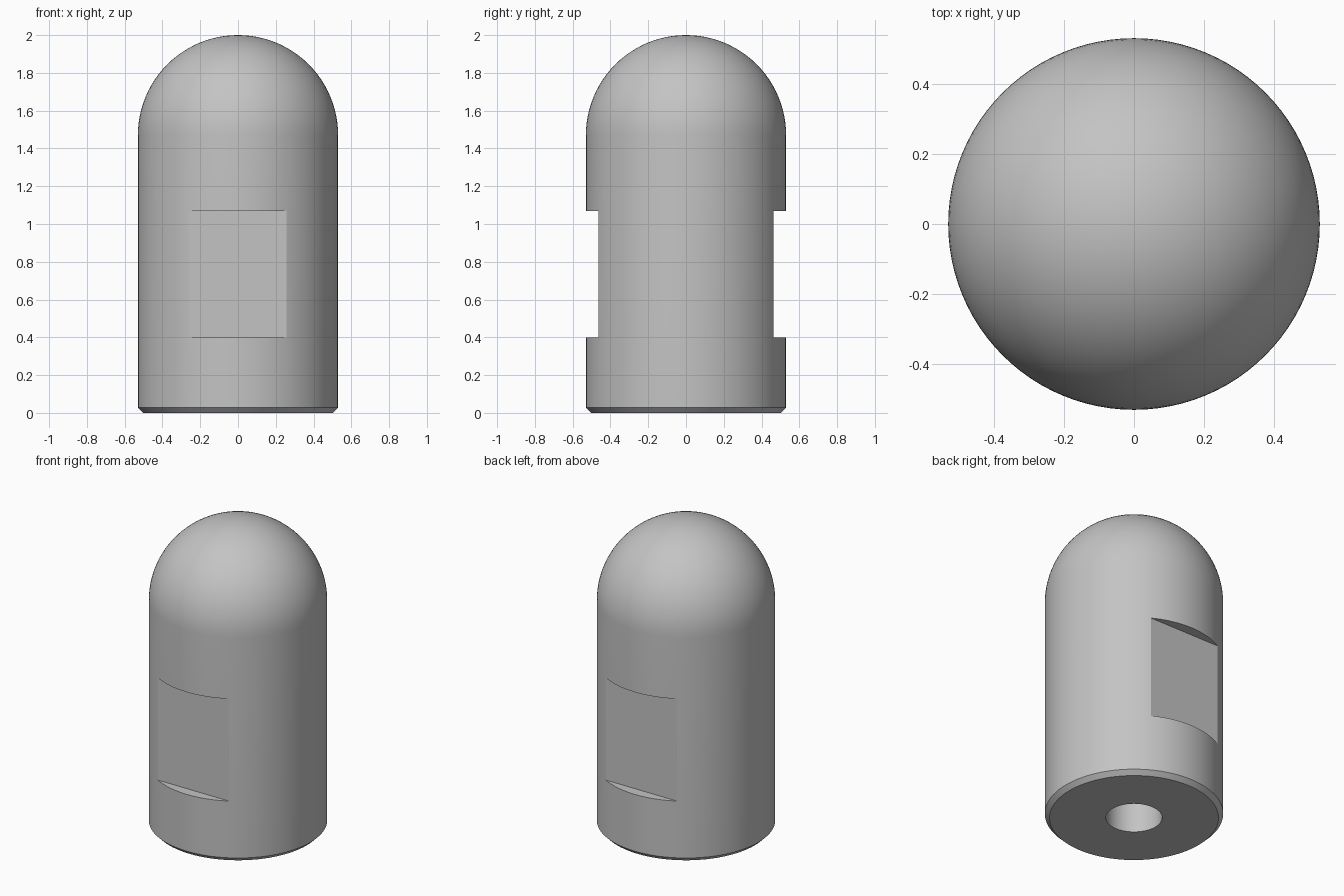
import bpy, bmesh, math
from mathutils import Matrix, Vector

if "Cube" in bpy.data.objects:
    bpy.data.objects.remove(bpy.data.objects["Cube"])

RADIUS, HEIGHT = 0.53, 2.0
BORE, BORE_DEPTH, CHAMFER = 0.167, 1.0, 0.028
FLAT_Y, FLAT_LOW, FLAT_HIGH = 0.463, 0.4, 1.07
SEGMENTS, DOME_STEPS = 96, 24

steel = bpy.data.materials.new("grey steel")
steel.use_nodes = True
grey = (0.55, 0.55, 0.55, 1)
steel.diffuse_color = grey
steel.node_tree.nodes["Principled BSDF"].inputs["Base Color"].default_value = grey


def add_object(name, bm):
    bmesh.ops.recalc_face_normals(bm, faces=bm.faces)
    mesh = bpy.data.meshes.new(name)
    bm.to_mesh(mesh)
    bm.free()
    mesh.materials.append(steel)
    obj = bpy.data.objects.new(name, mesh)
    bpy.context.collection.objects.link(obj)
    return obj


# Domed body with a blind bore, turned from one profile
profile = [(0, BORE_DEPTH), (BORE, BORE_DEPTH), (BORE, 0),
           (RADIUS - CHAMFER, 0), (RADIUS, CHAMFER)]
for i in range(DOME_STEPS + 1):
    a = math.pi / 2 * i / DOME_STEPS
    profile.append((RADIUS * math.cos(a), HEIGHT - RADIUS + RADIUS * math.sin(a)))
bm = bmesh.new()
verts = [bm.verts.new((r, 0, z)) for r, z in profile]
edges = [bm.edges.new(pair) for pair in zip(verts, verts[1:])]
bmesh.ops.spin(bm, geom=verts + edges, cent=(0, 0, 0), axis=(0, 0, 1),
               angle=math.tau, steps=SEGMENTS, use_duplicate=False)
bmesh.ops.remove_doubles(bm, verts=bm.verts, dist=0.0001)
body = add_object("domed_body", bm)

# Wrench flats cut into front and back
bm = bmesh.new()
depth = 0.3
for side in (-1, 1):
    centre = Vector((0, side * (FLAT_Y + depth / 2), (FLAT_LOW + FLAT_HIGH) / 2))
    size = Vector((1.4, depth, FLAT_HIGH - FLAT_LOW))
    bmesh.ops.create_cube(bm, size=1, matrix=Matrix.Translation(centre) @ Matrix.Diagonal(size).to_4x4())
cutter = add_object("flat_cutter", bm)
cutter.hide_render = True
cutter.hide_set(True)

cut = body.modifiers.new("wrench_flats", "BOOLEAN")
cut.operation = "DIFFERENCE"
cut.solver = "EXACT"
cut.object = cutter
bpy.context.view_layer.objects.active = body
body.select_set(True)
bpy.ops.object.modifier_apply(modifier=cut.name)
bpy.data.objects.remove(cutter)

bpy.ops.object.shade_smooth_by_angle(angle=math.radians(25))
